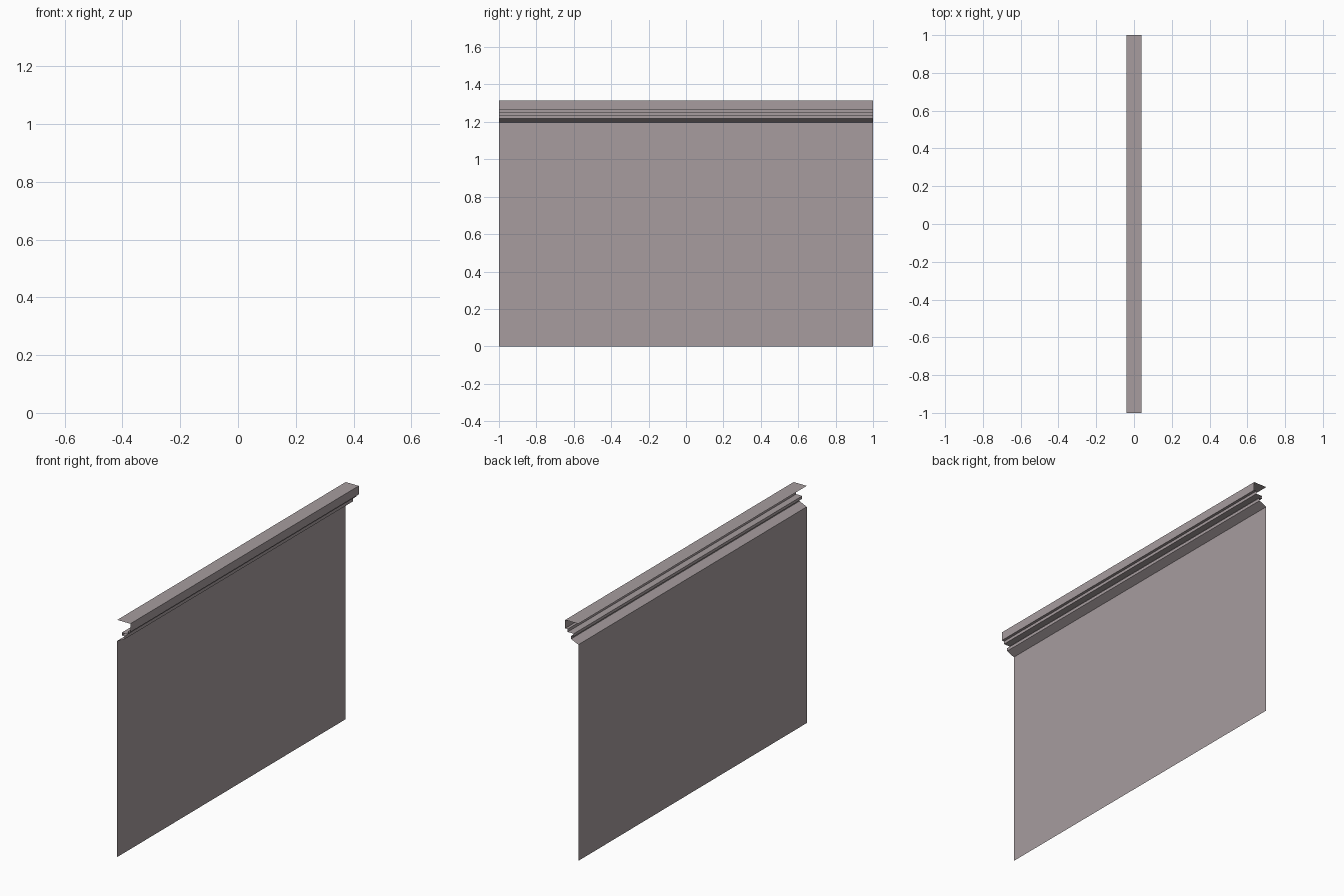
import bpy

if "Cube" in bpy.data.objects:
    bpy.data.objects.remove(bpy.data.objects["Cube"])

HALF_LENGTH = 1.0

# One flat grey for the whole trim
grey = bpy.data.materials.new("warm_grey")
grey.diffuse_color = (0.385, 0.335, 0.345, 1.0)
grey.use_nodes = True
grey.node_tree.nodes["Principled BSDF"].inputs["Base Color"].default_value = grey.diffuse_color


def sweep(name, profile):
    """Extrude an open (x, z) profile along y as a thin sheet facing +x."""
    n = len(profile)
    verts = [(x, y, z) for y in (-HALF_LENGTH, HALF_LENGTH) for x, z in profile]
    faces = [(i, n + i, n + i + 1, i + 1) for i in range(n - 1)]
    mesh = bpy.data.meshes.new(name)
    mesh.from_pydata(verts, [], faces)
    mesh.materials.append(grey)
    mesh.update()
    obj = bpy.data.objects.new(name, mesh)
    bpy.context.collection.objects.link(obj)
    return obj


# Flat wall panel
sweep("wall_panel", [(-0.04, 0.0), (-0.04, 1.198)])

# Stepped cornice: sloped underside, lower lip, groove, bead, fascia, top cap
sweep("cornice", [
    (-0.04, 1.198), (0.004, 1.218), (0.004, 1.235),
    (-0.012, 1.235), (-0.012, 1.251),
    (0.025, 1.251), (0.025, 1.267),
    (0.04, 1.267), (0.04, 1.314), (-0.04, 1.314),
])
